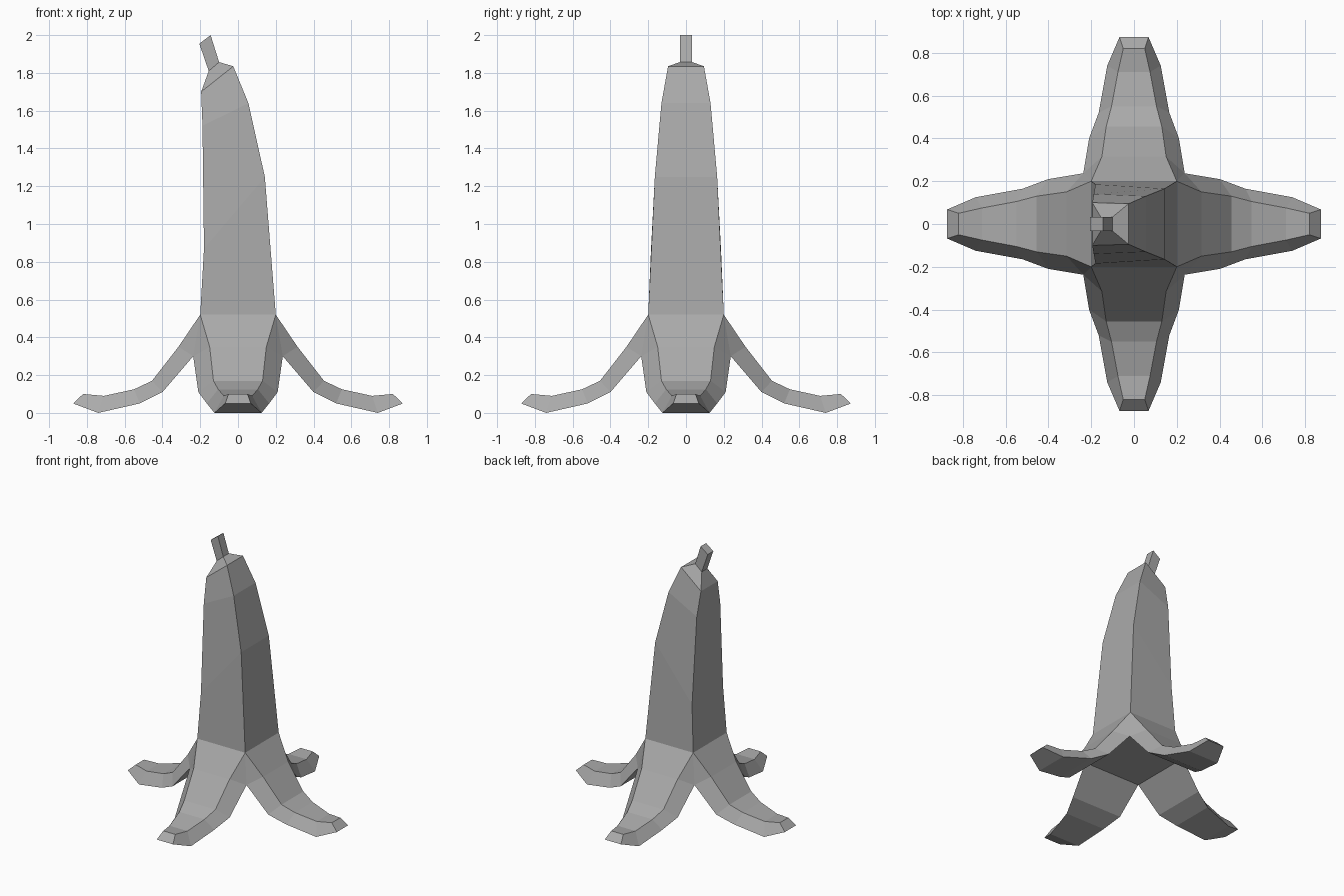
import bpy, bmesh
from math import pi

cube = bpy.data.objects.get("Cube")
if cube:
    bpy.data.objects.remove(cube, do_unlink=True)

grey = bpy.data.materials.new("plain grey")
grey.use_nodes = True
grey.diffuse_color = (0.4, 0.4, 0.4, 1)
grey.node_tree.nodes["Principled BSDF"].inputs["Base Color"].default_value = grey.diffuse_color


def loft(name, rings, cap):
    """Skin a chain of four-sided rings, optionally closing the last one."""
    bm = bmesh.new()
    loops = [[bm.verts.new(p) for p in ring] for ring in rings]
    for a, b in zip(loops, loops[1:]):
        for i in range(4):
            j = (i + 1) % 4
            bm.faces.new((a[i], a[j], b[j], b[i]))
    if cap:
        bm.faces.new(loops[-1])
    bmesh.ops.remove_doubles(bm, verts=bm.verts, dist=0.0005)
    mesh = bpy.data.meshes.new(name)
    bm.to_mesh(mesh)
    bm.free()
    mesh.materials.append(grey)
    obj = bpy.data.objects.new(name, mesh)
    bpy.context.collection.objects.link(obj)
    return obj


def upright(left, right):
    """Tilted ring from (x, half depth, z) of its two sides."""
    (xl, yl, zl), (xr, yr, zr) = left, right
    return [(xl, -yl, zl), (xr, -yr, zr), (xr, yr, zr), (xl, yl, zl)]


def across(top, under):
    """Ring across a peel from (x, half width, z) of its top and underside."""
    (xt, yt, zt), (xu, yu, zu) = top, under
    return [(xu, -yu, zu), (xu, yu, zu), (xt, yt, zt), (xt, -yt, zt)]


# Fruit body, leaning and tapering towards the stem
stem_base = upright((-0.155, 0.033, 1.81), (-0.1, 0.033, 1.857))
loft("fruit_body", [
    upright((-0.2, 0.2, 0.52), (0.2, 0.2, 0.52)),
    upright((-0.18, 0.185, 0.87), (0.142, 0.165, 1.25)),
    upright((-0.188, 0.14, 1.52), (0.055, 0.13, 1.64)),
    upright((-0.195, 0.1, 1.7), (-0.025, 0.095, 1.835)),
    stem_base], False)

# Stem
loft("stem", [stem_base,
              upright((-0.205, 0.033, 1.955), (-0.145, 0.033, 2.0))], True)

# Four peels folded down and outward
root = (0.237, 0.237, 0.3)
sections = [
    across((0.2, 0.2, 0.52), root),
    across((0.315, 0.15, 0.35), root),
    across((0.455, 0.13, 0.17), (0.4, 0.21, 0.11)),
    across((0.55, 0.105, 0.125), (0.52, 0.165, 0.05)),
    across((0.71, 0.075, 0.09), (0.74, 0.125, 0.0)),
    across((0.82, 0.05, 0.1), (0.873, 0.068, 0.05))]
for i, side in enumerate(("left", "back", "right", "front")):
    loft(side + "_peel", sections, True).rotation_euler.z = i * pi / 2

# Flat underside between the peels, facing down
corner = (-root[0], root[1], root[2])
loft("underside", [upright(corner, root)[::-1]], True)
